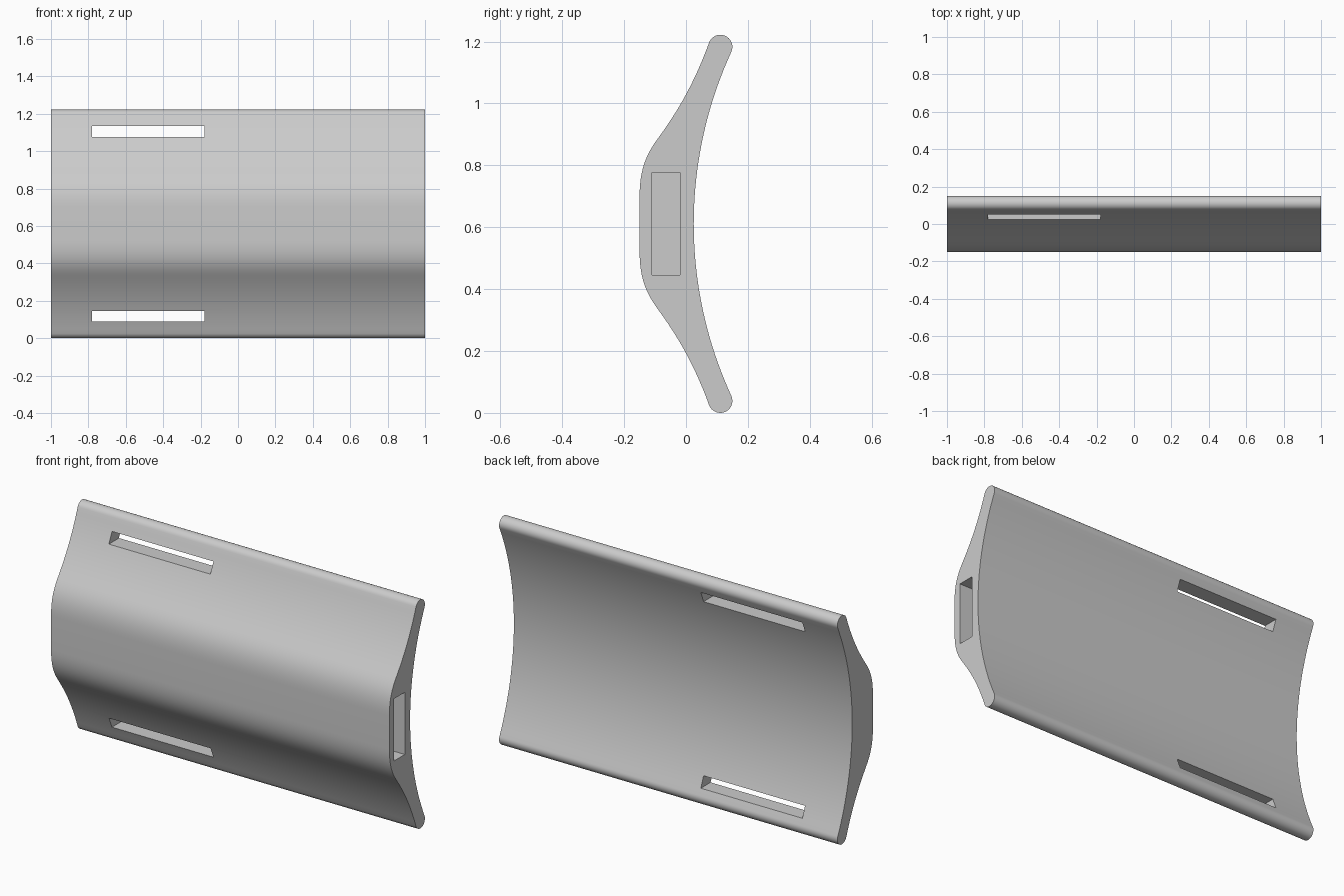
import bpy
import bmesh
from math import cos, sin, asin, radians
from mathutils import Vector
from mathutils.geometry import interpolate_bezier

old = bpy.data.objects.get("Cube")
if old:
    bpy.data.objects.remove(old, do_unlink=True)

MID = 0.611          # height of the symmetry plane
HALF_LENGTH = 1.0

grey = bpy.data.materials.new("light_grey")
grey.use_nodes = True
colour = (0.6, 0.6, 0.6, 1)
grey.diffuse_color = colour
grey.node_tree.nodes["Principled BSDF"].inputs["Base Color"].default_value = colour


def bezier(points, steps):
    """Cubic segment in (y, z), without its last point."""
    p = [Vector((y, z, 0)) for y, z in points]
    return [(v.x, v.y) for v in interpolate_bezier(*p, steps + 1)][:-1]


def upper_profile():
    """Upper half of the section, from the front face over the rim to the back."""
    pts = bezier([(-0.15, 0.70), (-0.15, 0.80), (-0.121, 0.846), (-0.085, 0.895)], 14)
    pts += bezier([(-0.085, 0.895), (-0.02, 0.985), (0.03, 1.075), (0.0744, 1.196)], 14)
    # rounded rim
    cy, cz, r = 0.111, 1.183, 0.039
    for i in range(17):
        a = radians(160 - 184.6 * i / 16)
        pts.append((cy + r * cos(a), cz + r * sin(a)))
    # concave circular back, ending on the symmetry plane
    end_y, end_z = pts[-1]
    back_y = 0.025
    sag, chord = end_y - back_y, end_z - MID
    radius = (chord ** 2 + sag ** 2) / (2 * sag)
    sweep = asin(chord / radius)
    for i in range(1, 21):
        a = sweep * (1 - i / 20)
        pts.append((back_y + radius * (1 - cos(a)), MID + radius * sin(a)))
    return pts


def finish(name, bm):
    bmesh.ops.recalc_face_normals(bm, faces=bm.faces)
    mesh = bpy.data.meshes.new(name)
    bm.to_mesh(mesh)
    bm.free()
    mesh.materials.append(grey)
    obj = bpy.data.objects.new(name, mesh)
    bpy.context.collection.objects.link(obj)
    return obj


def box(name, low, high):
    bm = bmesh.new()
    bmesh.ops.create_cube(bm, size=1)
    low, high = Vector(low), Vector(high)
    for v in bm.verts:
        v.co = (low + high) / 2 + v.co * (high - low)
    return finish(name, bm)


# curved plate: mirrored section extruded along x
half = upper_profile()
section = half + [(y, 2 * MID - z) for y, z in reversed(half[:-1])]
bm = bmesh.new()
face = bm.faces.new([bm.verts.new((-HALF_LENGTH, y, z)) for y, z in section])
extruded = bmesh.ops.extrude_face_region(bm, geom=[face], use_keep_orig=True)
bmesh.ops.translate(bm, vec=(2 * HALF_LENGTH, 0, 0),
                    verts=[g for g in extruded["geom"] if isinstance(g, bmesh.types.BMVert)])
plate = finish("curved_plate", bm)

# strap slots near both rims and the pocket in the left end
cutters = [box("pocket_cutter", (-0.8, -0.11, 0.445), (1.1, -0.02, 0.777))]
for name, side in (("upper", 1), ("lower", -1)):
    z = MID + side * 0.494
    cutters.append(box(name + "_slot_cutter", (-0.78, -0.3, z - 0.029), (-0.18, 0.3, z + 0.029)))

bpy.ops.object.select_all(action="DESELECT")
bpy.context.view_layer.objects.active = plate
plate.select_set(True)
for cutter in cutters:
    cutter.hide_render = True
    mod = plate.modifiers.new(cutter.name, "BOOLEAN")
    mod.operation = "DIFFERENCE"
    mod.solver = "EXACT"
    mod.object = cutter
    bpy.ops.object.modifier_apply(modifier=mod.name)
    bpy.data.objects.remove(cutter, do_unlink=True)

bpy.ops.object.shade_smooth_by_angle(angle=radians(30))
